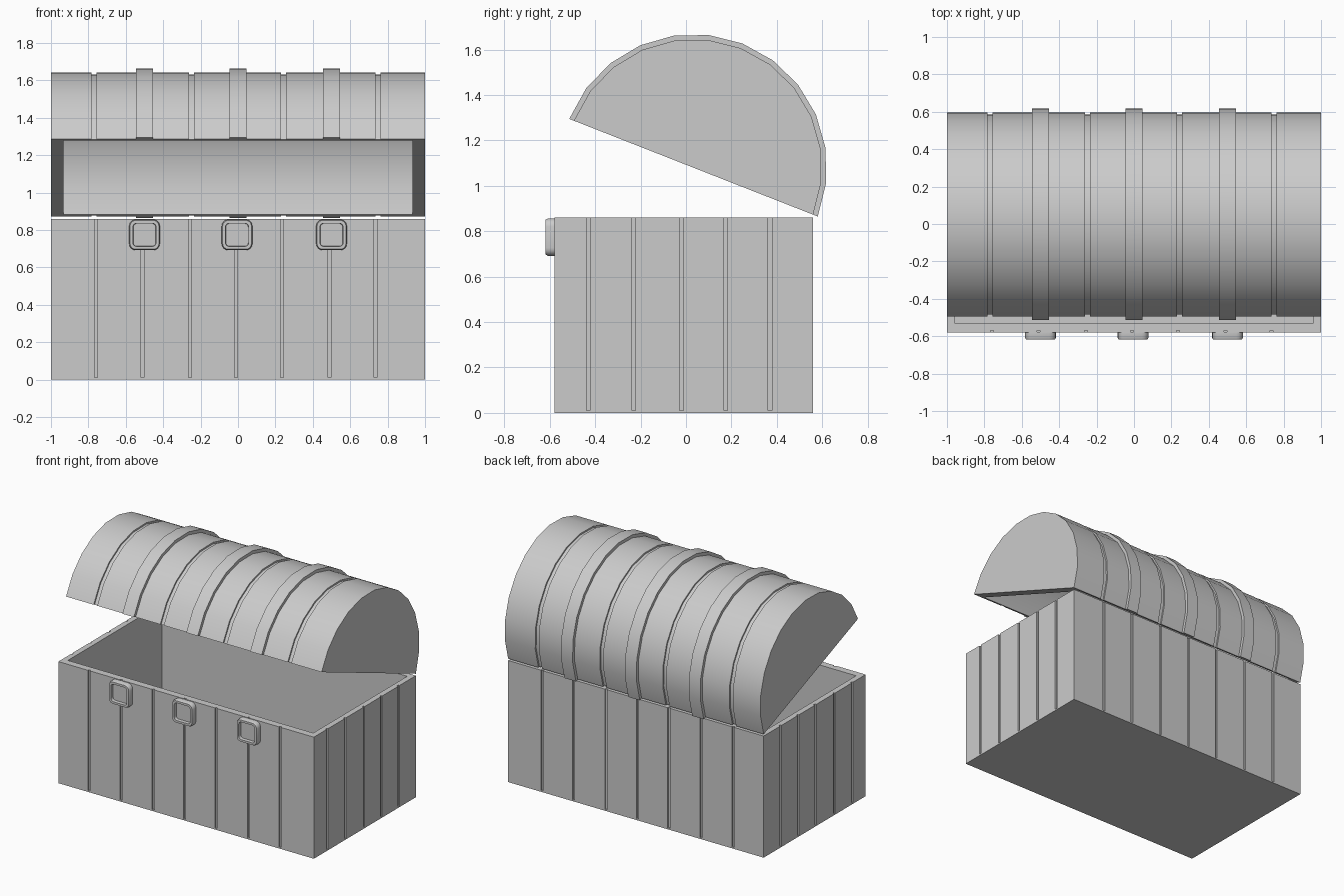
import bpy, bmesh
from math import sin, cos, pi, radians, atan2
from mathutils import Vector

if "Cube" in bpy.data.objects:
    bpy.data.objects.remove(bpy.data.objects["Cube"])


def finish(name, bm, smooth=True):
    bmesh.ops.remove_doubles(bm, verts=bm.verts, dist=1e-5)
    bmesh.ops.recalc_face_normals(bm, faces=bm.faces)
    me = bpy.data.meshes.new(name)
    bm.to_mesh(me)
    bm.free()
    ob = bpy.data.objects.new(name, me)
    bpy.context.collection.objects.link(ob)
    if smooth:
        bpy.ops.object.select_all(action='DESELECT')
        ob.select_set(True)
        bpy.context.view_layer.objects.active = ob
        bpy.ops.object.shade_smooth_by_angle(angle=radians(30))
    return ob


def add_box(bm, x0, x1, y0, y1, z0, z1):
    vs = bmesh.ops.create_cube(bm, size=1)['verts']
    for v in vs:
        v.co = Vector(((x0 + x1) / 2 + v.co.x * (x1 - x0),
                       (y0 + y1) / 2 + v.co.y * (y1 - y0),
                       (z0 + z1) / 2 + v.co.z * (z1 - z0)))


# chest body: open box with plank grooves cut on all four sides
Y0, Y1, H = -0.58, 0.56, 0.86
bm = bmesh.new()
add_box(bm, -1, 1, Y0, Y1, 0, H)
body = finish("chest_body", bm, False)

bm = bmesh.new()
D, W = 0.01, 0.008
add_box(bm, -0.96, 0.96, -0.53, 0.52, 0.05, H + 0.1)
for x in (-0.76, -0.51, -0.257, -0.012, 0.235, 0.488, 0.735):
    for y in (Y0, Y1):
        add_box(bm, x - W, x + W, y - D, y + D, 0.01, H + 0.1)
for y in (-0.43, -0.23, -0.02, 0.175, 0.37):
    for x in (-1, 1):
        add_box(bm, x - D, x + D, y - W, y + W, 0.01, H + 0.1)
cutter = finish("body_cutter", bm, False)
cutter.hide_render = True
cutter.hide_viewport = True
mod = body.modifiers.new("cut", 'BOOLEAN')
mod.operation = 'DIFFERENCE'
mod.solver = 'EXACT'
mod.object = cutter

# lid frame: half-cylinder tilted open about its axis
CY, CZ, TILT, SEG = 0.033, 1.08, atan2(-0.43, 1.095), 12


def half_turn(name, profile):
    """Revolve a closed (x, radius) profile through 180 degrees."""
    bm = bmesh.new()
    rings = []
    for i in range(SEG + 1):
        a = TILT + pi * i / SEG
        rings.append([bm.verts.new((x, CY + r * cos(a), CZ + r * sin(a)))
                      for x, r in profile])
    n = len(profile)
    for a, b in zip(rings, rings[1:]):
        for j in range(n):
            k = (j + 1) % n
            if profile[j][1] + profile[k][1] > 0:
                bm.faces.new((a[j], a[k], b[k], b[j]))
    bm.faces.new(rings[0])
    bm.faces.new(rings[-1])
    return finish(name, bm)


# lid shell with four shallow grooves and thick ends
R, RI = 0.566, 0.541
profile = [(-1, 0), (-1, R)]
for x in (-0.77, -0.249, 0.243, 0.749):
    profile += [(x - 0.014, R), (x - 0.014, R - 0.011),
                (x + 0.014, R - 0.011), (x + 0.014, R)]
profile += [(1, R), (1, 0), (0.932, 0), (0.932, RI), (-0.932, RI), (-0.932, 0)]
half_turn("lid", profile)

# lid straps
for i, x in enumerate((-0.5, 0, 0.5)):
    half_turn(f"lid_strap_{i + 1}", [(x - 0.045, R - 0.008), (x - 0.045, 0.588),
                                     (x + 0.045, 0.588), (x + 0.045, R - 0.008)])


# lock frames: rounded squares with a recessed centre
def rounded_square(bm, cx, cz, half, rad, y):
    vs = []
    for q in range(4):
        sx, sz = ((1, 1), (-1, 1), (-1, -1), (1, -1))[q]
        for k in range(5):
            a = q * pi / 2 + k * pi / 8
            vs.append(bm.verts.new((cx + sx * (half - rad) + rad * cos(a), y,
                                    cz + sz * (half - rad) + rad * sin(a))))
    return vs


for i, x in enumerate((-0.5, -0.005, 0.5)):
    bm = bmesh.new()
    loops = [rounded_square(bm, x, 0.774, h, r, y) for h, r, y in (
        (0.082, 0.035, -0.578), (0.082, 0.035, -0.609), (0.077, 0.03, -0.618),
        (0.062, 0.02, -0.618), (0.060, 0.018, -0.595))]
    for a, b in zip(loops, loops[1:]):
        for j in range(len(a)):
            k = (j + 1) % len(a)
            bm.faces.new((a[j], a[k], b[k], b[j]))
    bm.faces.new(loops[0])
    bm.faces.new(loops[-1])
    finish(f"lock_{i + 1}", bm)
